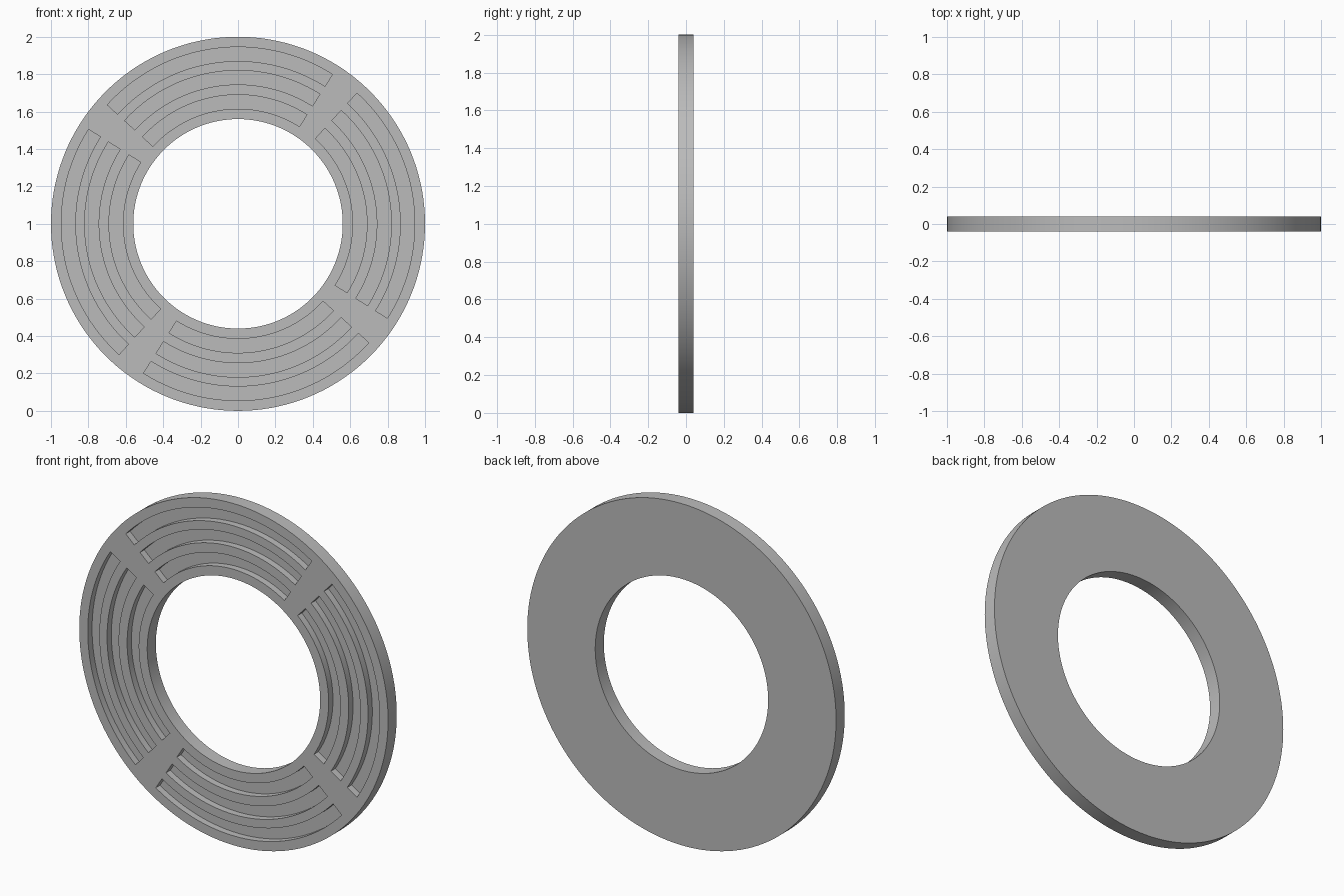
import bpy
import bmesh
from math import sin, cos, radians
from mathutils import Vector

OUTER, INNER, HALF = 1.0, 0.56, 0.04
FLOOR = 0.0                                   # y of the groove floors
GROOVES = [(0.615, 0.69), (0.745, 0.82), (0.87, 0.945)]
START, SPAN = 57.7, 80.0                      # arc of the first groove group

cube = bpy.data.objects.get("Cube")
if cube:
    bpy.data.objects.remove(cube, do_unlink=True)


def add_arc_block(bm, r0, r1, y0, y1, start, span, steps):
    """Sweep a rectangular section around the y axis; close it if it is a full turn."""
    closed = span >= 360
    rings = []
    for i in range(steps if closed else steps + 1):
        a = radians(start + span * i / steps)
        out = Vector((cos(a), 0, sin(a)))
        corners = [(r0, y0), (r1, y0), (r1, y1), (r0, y1)]
        rings.append([bm.verts.new(out * r + Vector((0, y, 1))) for r, y in corners])
    for i in range(steps):
        a, b = rings[i], rings[(i + 1) % len(rings)]
        for k in range(4):
            n = (k + 1) % 4
            bm.faces.new((a[k], a[n], b[n], b[k]))
    if not closed:
        bm.faces.new(rings[0])
        bm.faces.new(rings[-1])


def to_object(bm, name):
    bmesh.ops.recalc_face_normals(bm, faces=bm.faces[:])
    mesh = bpy.data.meshes.new(name)
    bm.to_mesh(mesh)
    bm.free()
    obj = bpy.data.objects.new(name, mesh)
    bpy.context.collection.objects.link(obj)
    return obj


# Flat ring
bm = bmesh.new()
add_arc_block(bm, INNER, OUTER, -HALF, HALF, 0, 360, 144)
ring = to_object(bm, "ring")

# Four groups of three arc grooves in the front face
bm = bmesh.new()
for quarter in range(4):
    for r0, r1 in GROOVES:
        add_arc_block(bm, r0, r1, -HALF * 2, FLOOR, START + quarter * 90, SPAN, 32)
cutter = to_object(bm, "groove_cutter")
cutter.hide_render = True

cut = ring.modifiers.new("grooves", 'BOOLEAN')
cut.operation = 'DIFFERENCE'
cut.solver = 'EXACT'
cut.object = cutter

bpy.ops.object.select_all(action='DESELECT')
ring.select_set(True)
bpy.context.view_layer.objects.active = ring
bpy.ops.object.modifier_apply(modifier=cut.name)
bpy.data.objects.remove(cutter, do_unlink=True)
bpy.ops.object.shade_smooth_by_angle(angle=radians(30))

# Single grey
grey = bpy.data.materials.new("light_grey")
grey.use_nodes = True
colour = (0.5, 0.5, 0.5, 1)
grey.diffuse_color = colour
grey.node_tree.nodes["Principled BSDF"].inputs["Base Color"].default_value = colour
ring.data.materials.clear()
ring.data.materials.append(grey)
